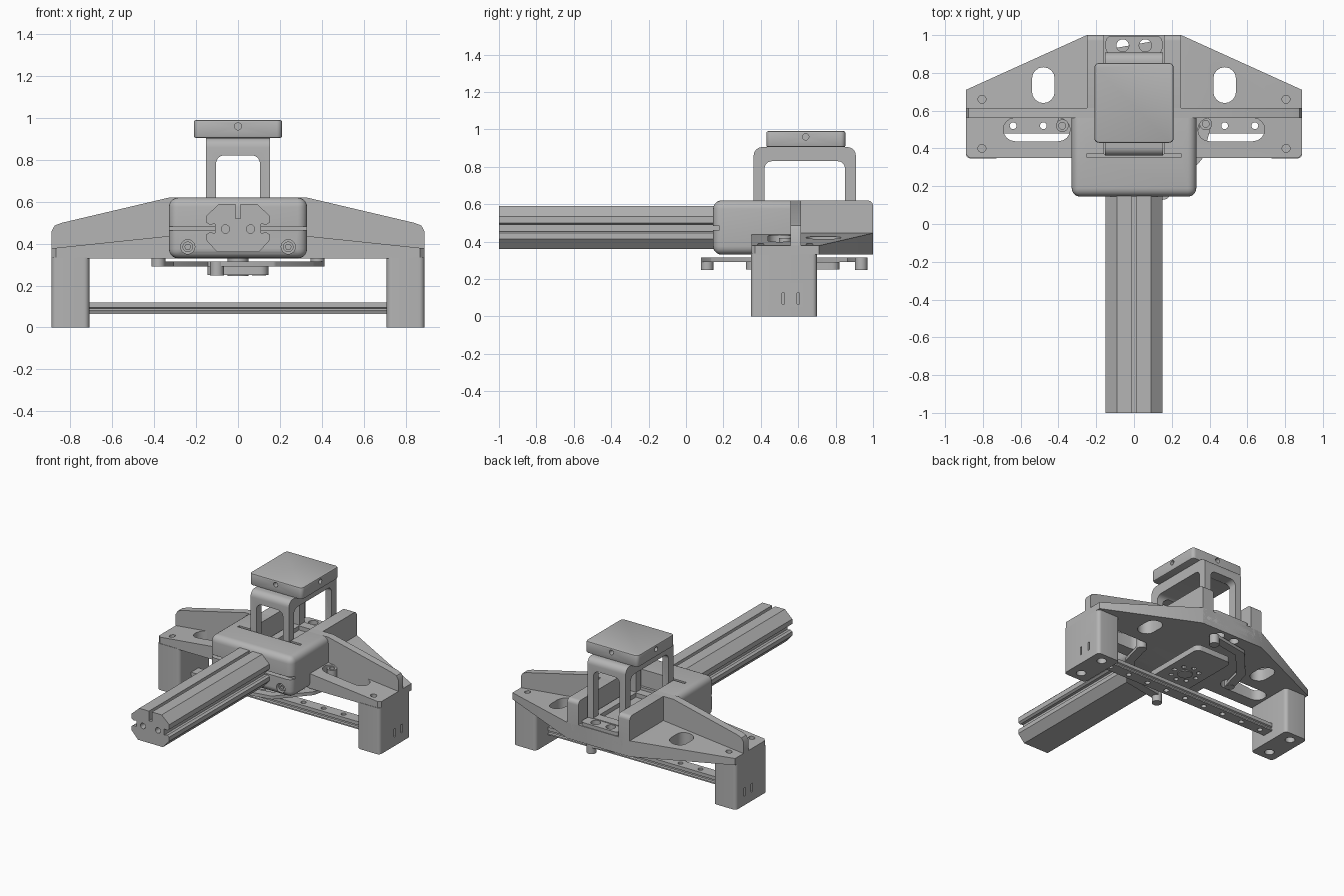
import bpy, bmesh, math
from mathutils import Vector

if "Cube" in bpy.data.objects:
    bpy.data.objects.remove(bpy.data.objects["Cube"])

GREY = (0.46, 0.46, 0.46, 1)
grey = bpy.data.materials.new("machined grey")
grey.use_nodes = True
grey.diffuse_color = GREY
grey.node_tree.nodes["Principled BSDF"].inputs["Base Color"].default_value = GREY

# Axis: maps a 2D profile point and a depth to 3D
PLACE = {'x': lambda a, b, d: (d, a, b),
         'y': lambda a, b, d: (a, d, b),
         'z': lambda a, b, d: (a, b, d)}


def prism(name, pts, axis, lo, hi, bevel=0):
    bm = bmesh.new()
    face = bm.faces.new([bm.verts.new(PLACE[axis](a, b, lo)) for a, b in pts])
    ext = bmesh.ops.extrude_face_region(bm, geom=[face])
    shift = Vector(PLACE[axis](0, 0, hi - lo))
    bmesh.ops.translate(bm, vec=shift, verts=[v for v in ext['geom'] if isinstance(v, bmesh.types.BMVert)])
    bmesh.ops.recalc_face_normals(bm, faces=bm.faces)
    if bevel:
        bmesh.ops.bevel(bm, geom=bm.edges[:], offset=bevel, segments=5, profile=0.5, affect='EDGES')
    me = bpy.data.meshes.new(name)
    bm.to_mesh(me)
    bm.free()
    me.materials.append(grey)
    ob = bpy.data.objects.new(name, me)
    bpy.context.collection.objects.link(ob)
    return ob


def rect(a0, a1, b0, b1, r=0, top_only=False):
    """Rectangle outline with rounded corners."""
    pts = []
    for i, (a, b) in enumerate([(a1, b1), (a0, b1), (a0, b0), (a1, b0)]):
        if r == 0 or (top_only and i > 1):
            pts.append((a, b))
            continue
        ca, cb = (a - r if a == a1 else a + r), (b - r if b == b1 else b + r)
        for k in range(7):
            t = math.pi / 2 * (i + k / 6)
            pts.append((ca + r * math.cos(t), cb + r * math.sin(t)))
    return pts


def circle(a, b, r, n=24):
    return [(a + r * math.cos(2 * math.pi * k / n), b + r * math.sin(2 * math.pi * k / n)) for k in range(n)]


def capsule(p, q, r):
    base = math.atan2(q[1] - p[1], q[0] - p[0]) - math.pi / 2
    return [(c[0] + r * math.cos(base + s + math.pi * k / 8), c[1] + r * math.sin(base + s + math.pi * k / 8))
            for c, s in ((q, 0), (p, math.pi)) for k in range(9)]


def boolean(ob, tools, op='DIFFERENCE'):
    """Apply tools to the object, then discard them."""
    for tool in tools:
        mod = ob.modifiers.new("cut", 'BOOLEAN')
        mod.operation, mod.solver, mod.object = op, 'EXACT', tool
    bpy.context.view_layer.update()
    ev = ob.evaluated_get(bpy.context.evaluated_depsgraph_get())
    me = bpy.data.meshes.new_from_object(ev)
    ob.modifiers.clear()
    ob.data = me
    for tool in tools:
        bpy.data.objects.remove(tool)


def cut(pts, axis, lo, hi):
    return prism("cutter", pts, axis, lo, hi)


def mirrored(half):
    return half + [(-x, z) for x, z in reversed(half)]


def channel():
    return cut(rect(-.16, .16, .37, 1.1), 'z', .45, .8)


def floor_holes():
    return [cut(circle(s * .06, .945, .033), 'z', .2, .6) for s in (-1, 1)]


SIDES = (-1, 1)

# Grooved octagonal beam
beam = prism("beam", mirrored([(.012, .52), (.012, .59), (.09, .59), (.15, .535), (.15, .5), (.135, .49),
                               (.11, .495), (.11, .45), (.135, .455), (.15, .445), (.15, .415), (.1, .36)]),
             'y', -1, .3)
boolean(beam, [cut(circle(s * .06, .47, .02), 'y', -1.1, -.8) for s in SIDES])

# Sloped base plate, trimmed to its outline
plate = prism("base_plate", mirrored([(.25, .445), (.89, .378), (.89, .33)]), 'y', .3, 1.05)
boolean(plate, [cut(mirrored([(.25, 1), (.89, .71), (.89, .37), (.87, .35)]), 'z', .2, .6)], 'INTERSECT')
tools = floor_holes()
for s in SIDES:
    tools.append(cut(capsule((s * .4, .5), (s * .63, .5), .062), 'z', .2, .6))
    tools.append(cut(capsule((s * .48, .7), (s * .48, .77), .06), 'z', .2, .6))
    tools += [cut(circle(s * .805, y, .021), 'z', .2, .6) for y in (.4, .66)]
boolean(plate, tools)

# Tapered cross rib
rib = prism("cross_rib", mirrored([(.33, .62), (.84, .5), (.875, .487), (.89, .46), (.89, .34)]), 'y', .56, .615)
boolean(rib, [channel()])

# Rear walls either side of the channel
walls = prism("rear_walls", rect(.58, 1, .335, .62, .03, True), 'x', -.25, .25)
back_holes = [cut(circle(x, .385, .014), 'y', .95, 1.1) for x in (-.2, -.14, .14, .2)]
boolean(walls, [channel()] + floor_holes() + back_holes)

# Rounded clamp housing around the beam
housing = prism("clamp_housing", rect(-.33, .33, .145, .61), 'z', .33, .62, .045)
tools = [channel(), cut(rect(-.25, .25, .352, .372), 'z', .5, .8),
         cut(rect(-.4, .4, .462, .482), 'y', .1, .18)]
tools += [cut(circle(s * .24, .385, .034), 'y', .1, .2) for s in SIDES]
boolean(housing, tools)
for s in SIDES:
    screw = prism("clamp_screw", circle(s * .24, .385, .025), 'y', .16, .21)
    boolean(screw, [cut(circle(s * .24, .385, .014, 6), 'y', .1, .19)])

# Four-legged stand with openings both ways
stand = prism("stand", rect(.362, .908, .45, .905, .045, True), 'x', -.153, .153)
boolean(stand, [cut(rect(.42, .85, .48, .83, .04, True), 'x', -.3, .3),
                cut(rect(-.105, .105, .48, .822, .04, True), 'y', .2, 1.1),
                cut(rect(-.1, .1, .43, .84), 'z', .4, .6)])
flange = prism("stand_flange", rect(-.15, .15, .9, .995, .03), 'z', .445, .475)
boolean(flange, floor_holes())

# Top slab
slab = prism("top_slab", rect(-.21, .21, .43, .852, .025), 'z', .905, .99)
bev = slab.modifiers.new("edge", 'BEVEL')
bev.width, bev.segments, bev.limit_method = .008, 2, 'ANGLE'
boolean(slab, [cut(circle(0, .96, .017), 'y', .4, .5), cut(circle(0, .96, .017), 'y', .8, .9),
               cut(circle(.64, .96, .017), 'x', .15, .3), cut(circle(.64, .96, .017), 'x', -.3, -.15)])

# Feet with screw holes and outer slots
for s, side in zip(SIDES, ("right", "left")):
    foot = prism(side + "_foot", rect(min(s * .71, s * .89), max(s * .71, s * .89), .347, .7, .025), 'z', 0, .335)
    tools = [cut(circle(s * .805, y, .032), 'z', -.1, .06) for y in (.42, .63)]
    tools += [cut(rect(y - .007, y + .007, .065, .125), 'x', s * .86, s * .95) for y in (.52, .6)]
    boolean(foot, tools)

# Linear rail between the feet
rail = prism("linear_rail", [(y + .52, z) for y, z in mirrored(
    [(.042, .12), (.042, .095), (.032, .09), (.032, .08), (.042, .075), (.042, .065)])], 'x', -.72, .72)
boolean(rail, [cut(circle(k * .16, .52, .018, 16), 'z', .0, .2) for k in range(-4, 5)])

# Pivot plate with a hub and a ring of holes
pivot = prism("pivot_plate", rect(-.145, .145, .32, .82, .04), 'z', .25, .292)
boolean(pivot, [cut(circle(.09 * math.cos(t * math.pi / 4), .52 + .09 * math.sin(t * math.pi / 4), .016, 12),
                    'z', .2, .275) for t in range(8)])
prism("pivot_hub", circle(0, .52, .05), 'z', .245, .335)

# Two bent link arms, turned half a circle apart
PATH = [(.38, .53), (.335, .36), (.16, .16), (-.1, .113)]
for s, side in zip((1, -1), ("front", "rear")):
    path = [(s * x, .525 + s * (y - .525)) for x, y in PATH]
    for p, q in zip(path, path[1:]):
        prism(side + "_link_arm", capsule(p, q, .03), 'z', .292, .316)
    prism(side + "_arm_boss", circle(*path[-1], .033), 'z', .247, .316)
    post = prism(side + "_arm_post", circle(*path[0], .033), 'z', .29, .42)
    boolean(post, [cut(circle(*path[0], .018), 'z', .34, .5)])

# Smooth shading with sharp edges kept
bpy.ops.object.select_all(action='DESELECT')
for ob in bpy.context.scene.objects:
    if ob.type == 'MESH':
        ob.select_set(True)
        bpy.context.view_layer.objects.active = ob
bpy.ops.object.shade_smooth_by_angle(angle=math.radians(30))
